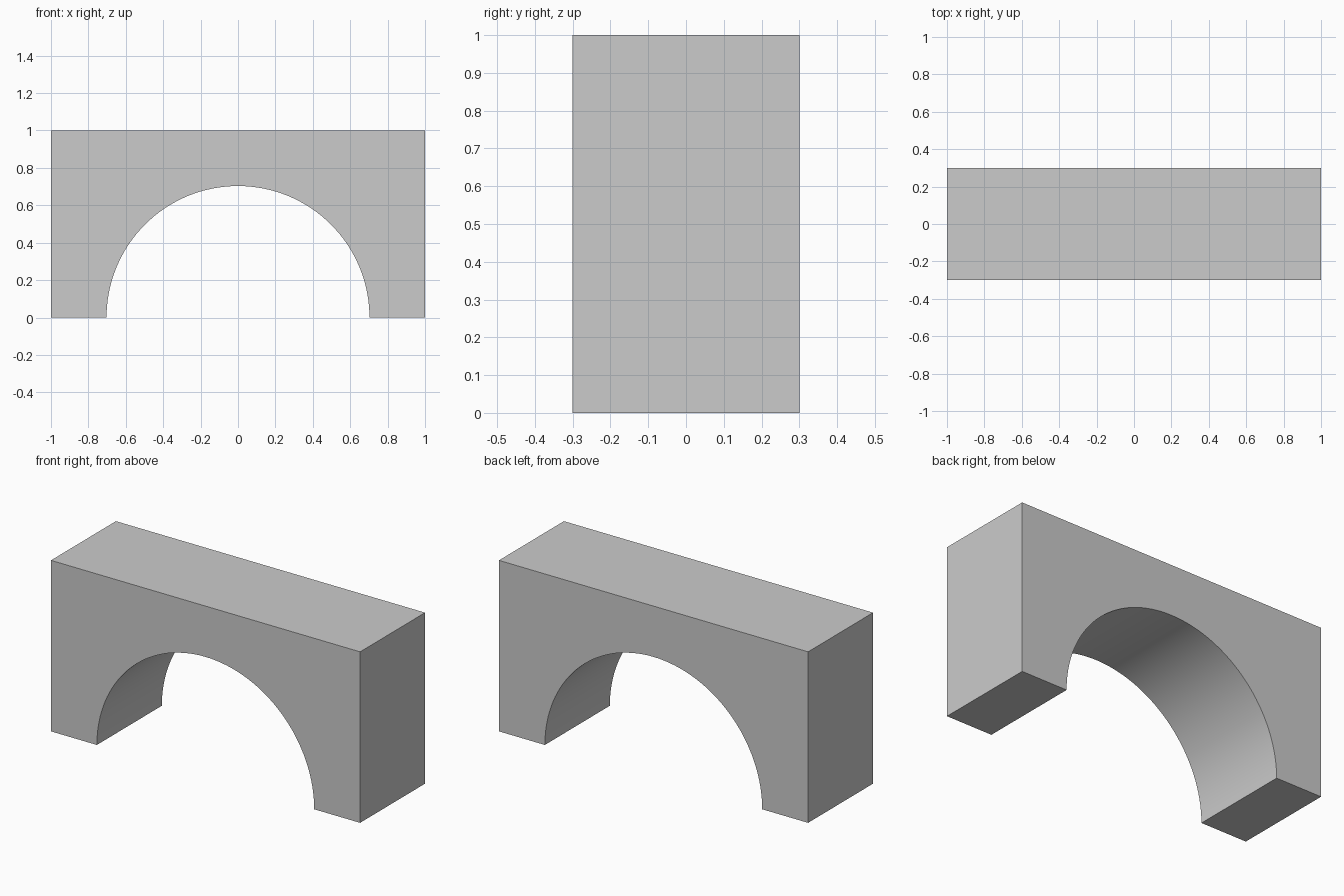
import bpy, bmesh, math

if "Cube" in bpy.data.objects:
    bpy.data.objects.remove(bpy.data.objects["Cube"])

HALF_W, HALF_D, HEIGHT, RADIUS, SEGS = 1.0, 0.3, 1.0, 0.703, 64

# Front profile: rectangular block with a half-round opening at the bottom
profile = [(HALF_W, 0), (HALF_W, HEIGHT), (-HALF_W, HEIGHT), (-HALF_W, 0)]
for i in range(SEGS + 1):
    a = math.pi * (1 - i / SEGS)
    profile.append((RADIUS * math.cos(a), RADIUS * math.sin(a)))

# Extrude the profile from front to back
bm = bmesh.new()
face = bm.faces.new([bm.verts.new((x, -HALF_D, z)) for x, z in profile])
ext = bmesh.ops.extrude_face_region(bm, geom=[face], use_keep_orig=True)
moved = [g for g in ext["geom"] if isinstance(g, bmesh.types.BMVert)]
bmesh.ops.translate(bm, verts=moved, vec=(0, 2 * HALF_D, 0))
bmesh.ops.recalc_face_normals(bm, faces=bm.faces[:])

mesh = bpy.data.meshes.new("arch_block")
bm.to_mesh(mesh)
bm.free()
arch = bpy.data.objects.new("arch_block", mesh)
bpy.context.collection.objects.link(arch)

# Smooth the vault, keep the block edges sharp
bpy.context.view_layer.objects.active = arch
arch.select_set(True)
bpy.ops.object.shade_smooth_by_angle(angle=math.radians(30))
